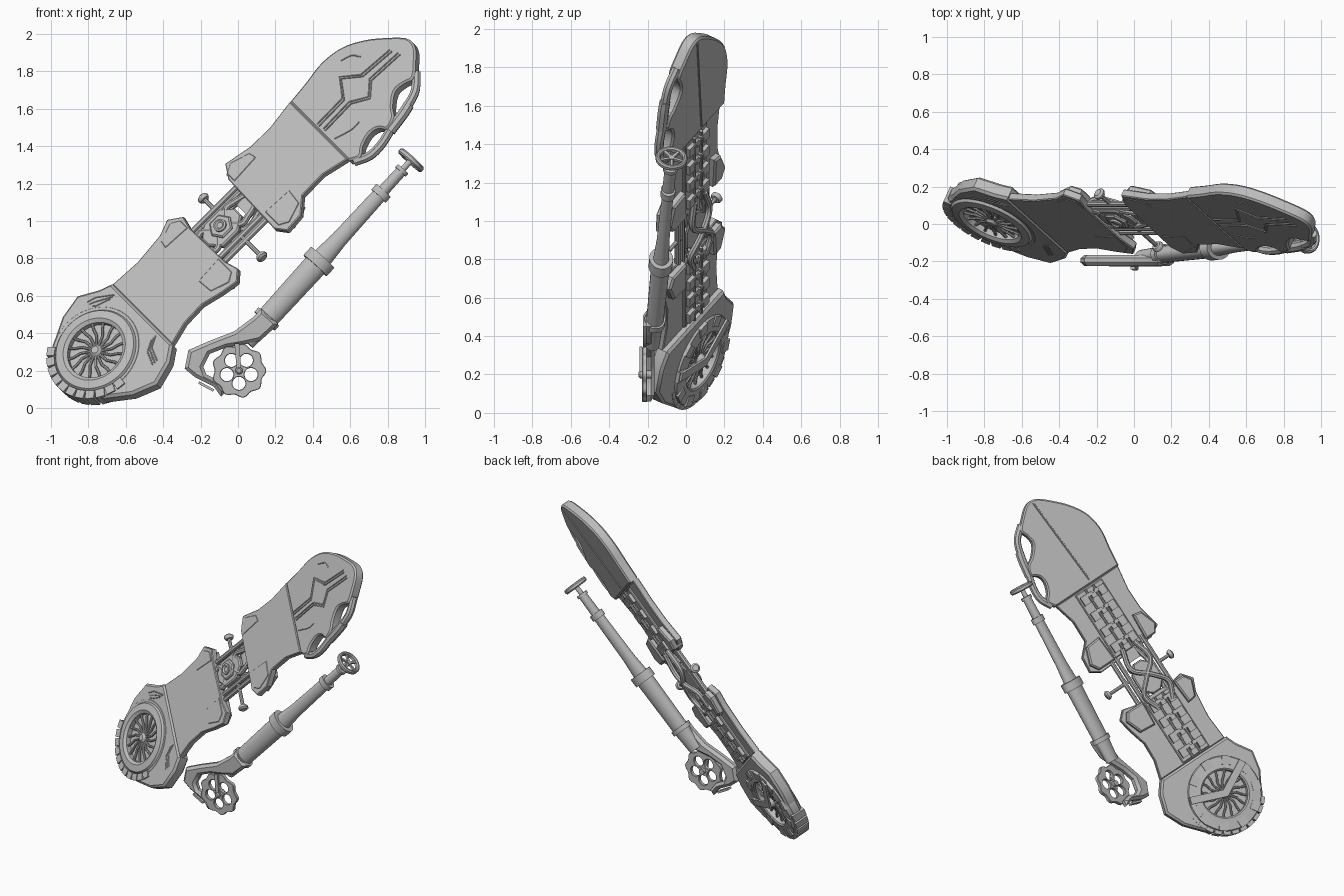
import bpy, bmesh, math
from mathutils import Matrix, Vector

if "Cube" in bpy.data.objects:
    bpy.data.objects.remove(bpy.data.objects["Cube"])

grey = bpy.data.materials.new("plain_grey")
grey.use_nodes = True
COL = (0.5, 0.5, 0.5, 1)
grey.diffuse_color = COL
grey.node_tree.nodes["Principled BSDF"].inputs["Base Color"].default_value = COL


def frame(a, b, c, loc):
    m = Matrix((a, b, c)).transposed().to_4x4()
    m.translation = loc
    return m


# Board frame: u runs along the board, v across it, n out of the front face
TILT = math.radians(32.5)
K, S, R = math.cos(TILT), math.sin(TILT), math.sqrt(0.5)
BOARD = frame((R, 0, R), (-R * K, S, R * K), (-R * S, -K, R * S), (-0.08, 0.04, 0.96))
FLAT = frame((1, 0, 0), (0, 0, 1), (0, -1, 0), (0, -0.19, 0))


def place(name, mesh, m, angle=35):
    ob = bpy.data.objects.new(name, mesh)
    bpy.context.collection.objects.link(ob)
    ob.matrix_world = m
    mesh.materials.clear()
    mesh.materials.append(grey)
    bpy.ops.object.select_all(action='DESELECT')
    ob.select_set(True)
    bpy.context.view_layer.objects.active = ob
    bpy.ops.object.shade_smooth_by_angle(angle=math.radians(angle))
    return ob


def from_curve(name, loops, m, cyclic, shift=0, **settings):
    cu = bpy.data.curves.new(name, 'CURVE')
    for key, val in settings.items():
        setattr(cu, key, val)
    for pts in loops:
        sp = cu.splines.new('POLY')
        sp.points.add(len(pts) - 1)
        for p, q in zip(sp.points, pts):
            p.co = (*q, 1) if len(q) == 3 else (*q, 0, 1)
        sp.use_cyclic_u = cyclic
    tmp = bpy.data.objects.new(name + "_path", cu)
    bpy.context.collection.objects.link(tmp)
    bpy.context.view_layer.update()
    mesh = bpy.data.meshes.new_from_object(tmp.evaluated_get(bpy.context.evaluated_depsgraph_get()))
    bpy.data.objects.remove(tmp)
    mesh.transform(Matrix.Translation((0, 0, shift)))
    return place(name, mesh, m)


def wide(pts):
    return [(p[0], p[1] / K, *p[2:]) for p in pts]


def circle(u, v, r, n=32):
    return [(u + r * math.cos(i * math.tau / n), v + r * math.sin(i * math.tau / n)) for i in range(n)]


def slab(name, loops, n0, n1, bevel=0.01, m=BOARD):
    return from_curve(name, loops, m, True, (n0 + n1) / 2, dimensions='2D', fill_mode='BOTH',
                      extrude=(n1 - n0) / 2 - bevel, bevel_depth=bevel, bevel_resolution=0, offset=-bevel)


def spline(pts, steps=6):
    p = [Vector(q) for q in pts]
    p = [p[0] * 2 - p[1]] + p + [p[-1] * 2 - p[-2]]
    out = []
    for a, b, c, d in zip(p, p[1:], p[2:], p[3:]):
        for i in range(steps):
            t = i / steps
            out.append(0.5 * (2 * b + (c - a) * t + (2 * a - 5 * b + 4 * c - d) * t**2
                              + (3 * b - a - 3 * c + d) * t**3))
    return out + [p[-2]]


def tube(name, pts, r, m=BOARD, smooth=True):
    pts = spline(pts) if smooth else pts
    return from_curve(name, [pts], m, False, dimensions='3D', bevel_depth=r, bevel_resolution=2, use_fill_caps=True)


def lathe(name, profile, m, seg=40, closed=False):
    bm = bmesh.new()
    rings = [[bm.verts.new((r * math.cos(i * math.tau / seg), r * math.sin(i * math.tau / seg), n))
              for i in range(seg)] for r, n in profile]
    pairs = list(zip(rings, rings[1:])) + ([(rings[-1], rings[0])] if closed else [])
    for a, b in pairs:
        for i in range(seg):
            j = (i + 1) % seg
            bm.faces.new((a[i], a[j], b[j], b[i]))
    if not closed:
        bm.faces.new(rings[0])
        bm.faces.new(rings[-1])
    bmesh.ops.recalc_face_normals(bm, faces=bm.faces)
    mesh = bpy.data.meshes.new(name)
    bm.to_mesh(mesh)
    return place(name, mesh, m)


def boxes(name, items, m=BOARD):
    # each item: centre, size, turn about n
    bm = bmesh.new()
    for c, s, turn in items:
        t = Matrix.Translation(c) @ Matrix.Rotation(turn, 4, 'Z') @ Matrix.Diagonal((*s, 1))
        bmesh.ops.create_cube(bm, size=1, matrix=t)
    mesh = bpy.data.meshes.new(name)
    bm.to_mesh(mesh)
    return place(name, mesh, m)


# Nose with scalloped grip edge
nose = [(.732, .21), (.86, .222), (.98, .238), (1.08, .232), (1.164, .208), (1.25, .16), (1.323, .102), (1.41, .015),
        (1.414, -.05), (1.36, -.11), (1.29, -.165), (1.23, -.15), (1.168, -.147), (1.1, -.195), (1.065, -.24),
        (1.0, -.26), (.965, -.222), (.91, -.21), (.84, -.23), (.79, -.262), (.732, -.235)]
slab("nose", [spline(wide(nose), 3)], -.035, .035, .01)
tube("nose_grip", wide([(1.32, -.14, 0), (1.24, -.21, 0), (1.12, -.242, 0), (1.03, -.255, 0), (.92, -.28, 0),
                        (.83, -.28, 0), (.75, -.245, 0)]), .025)
tube("grip_sleeve", wide([(1.17, -.235, 0), (1.11, -.248, 0), (1.0, -.263, 0)]), .03)
zig_left = [(.75, .02), (.942, .023), (1.013, .115), (1.104, .042), (1.308, .027)]
zig_right = [(.756, -.035), (.956, -.03), (1.047, -.083), (1.119, -.02), (1.327, -.03)]
for tag, line, step in (("left", zig_left, -.014), ("right", zig_right, .014)):
    for i in range(2):
        tube(f"nose_zigzag_{tag}", wide([(u, v + i * step, .035) for u, v in line]), .005, smooth=False)
tube("nose_back_ridge", [(.76, .02, -.034), (1.4, -.02, -.034)], .007, smooth=False)
tube("nose_tip_line", wide([(1.08, .17, .035), (1.14, .15, .035), (1.17, .11, .035)]), .004)
tube("nose_side_line", wide([(.76, -.1, .035), (.86, -.13, .035), (.92, -.13, .035)]), .004)

# Upper and lower deck panels
upper = [(.732, .209), (.56, .187), (.412, .189), (.253, .22), (.205, .148), (.195, -.15), (.192, -.212),
         (.234, -.268), (.346, -.26), (.427, -.192), (.58, -.19), (.732, -.225)]
lower = [(-.63, .189), (-.45, .178), (-.266, .195), (-.178, .227), (-.106, .177), (-.124, .106), (-.117, -.15),
         (-.095, -.226), (-.148, -.272), (-.25, -.255), (-.368, -.226), (-.5, -.23), (-.63, -.262)]
slab("upper_panel", [wide(upper)], -.008, .035, .005)
slab("lower_panel", [wide(lower)], -.008, .035, .005)
for side, u0, u1 in (("upper", .215, .39), ("lower", -.125, -.29)):
    for tag, sign, edge in (("left", 1, .195), ("right", -1, .24)):
        ear = [(u0, .11), (u0, edge - .02), ((u0 * 2 + u1) / 3, edge + .012), (u1, edge - .025), (u1 * 1.03, .12)]
        slab(f"{side}_{tag}_ear", [wide([(u, sign * v) for u, v in ear])], -.045, .038, .01)

# Hollow back with spine ladder
for side, a, b in (("upper", .22, .72), ("lower", -.62, -.14)):
    slab(f"{side}_spine", [[(a, -.12), (b, -.12), (b, .1), (a, .1)]], -.022, 0, .006)
    rungs = []
    for i in range(4):
        u = a + (b - a) * (i + .5) / 4
        for v in (-.08, .06):
            rungs += [((u, v, -.028), (.065, .05, .03), 0), ((u + .02, v * .5, -.03), (.022, .05, .024), 0)]
        rungs.append(((u, -.01, -.026), (.035, .035, .03), 0))
    boxes(f"{side}_spine_ladder", rungs)
    for v in (-.042, .022):
        tube(f"{side}_spine_pipe", [(a, v, -.032), (b, v, -.032)], .009, smooth=False)

# Wheel housing, tyre and treads
HUB = (-.943, .0, 0)
WHEEL = BOARD @ Matrix.Translation(HUB)
housing = [(-.63, .195), (-.70, .22), (-.806, .28), (-.942, .257), (-1.06, .2), (-1.13, .13), (-1.165, 0), (-1.15, -.13),
           (-1.1, -.2), (-.97, -.30), (-.84, -.352), (-.708, -.317), (-.63, -.264)]
slab("wheel_housing", [wide(housing), circle(HUB[0], HUB[1], .18)], -.045, .038, .014)
lathe("tyre", [(.2, -.035), (.25, -.045), (.268, -.03), (.268, .02), (.25, .04), (.2, .035)], WHEEL, 48, True)
treads = []
for i in range(11):
    a = math.radians(132 + 13 * i)
    treads.append(((.258 * math.cos(a), .258 * math.sin(a), 0), (.045, .05, .095), a))
boxes("tyre_treads", treads, WHEEL)
lathe("rim_ring", [(.16, -.055), (.17, -.062), (.25, -.056), (.262, -.035), (.24, .03), (.225, .052), (.18, .058),
                   (.16, .045)], WHEEL, 48, True)
lathe("turbine_back_plate", [(.17, -.012), (.17, .012)], WHEEL, 40)
lathe("turbine_hub", [(.02, -.07), (.026, -.06), (.035, -.04), (.035, .035), (.02, .05)], WHEEL, 20)
for i in range(16):
    a = i * math.tau / 16
    for n in (-.03, .03):
        blade = [(r * math.cos(a + t), r * math.sin(a + t), n) for r, t in ((.03, 0), (.09, .06), (.13, .2), (.165, .22))]
        tube("turbine_blade", blade, .008, WHEEL, False)
boxes("rim_blocks", [((.225 * math.cos(a), .225 * math.sin(a), -.053), (.06, .065, .024), a)
                     for a in (i * math.tau / 10 for i in range(10))], WHEEL)
boxes("wheel_straps", [((.12 * math.cos(a), .12 * math.sin(a), -.072), (.26, .05, .012), a)
                       for a in map(math.radians, (62, -70))], WHEEL)
for i in range(3):
    d = .016 * i
    tube("housing_line", wide([(-.66 - d, .14, .038), (-.74 - d, .2 - d, .038), (-.79, .215 - d, .038)]), .004, smooth=False)
    tube("housing_line", wide([(-.66 - d, -.17, .038), (-.72 - d, -.2, .038), (-.75 - d, -.27, .038)]), .004, smooth=False)

# Middle linkage
for v in (-.155, -.115, .085, .125):
    tube("link_rail", [(-.16, v, 0), (.26, v, 0)], .016, smooth=False)
for s, v in ((1, .185), (-1, -.25)):
    tube("side_peg", wide([(.04, s * .1, 0), (.04, v, 0)]), .012, smooth=False)
    lathe("peg_knob", [(.024, -.012), (.032, 0), (.032, .01), (.02, .02)],
          BOARD @ Matrix.Translation((.04, v / K, 0)) @ Matrix.Rotation(-s * math.pi / 2, 4, 'X'), 16)
    for e in (1, -1):
        arm = [(e * .05, s * .03, .01), (e * .09, s * .07, .01), (e * .13, s * .065, .01), (e * .22, s * .04, .01)]
        tube("centre_arm", arm, .018)
slab("emblem_base", [[(-.12, -.025), (-.07, -.09), (.05, -.09), (.12, -.035), (.12, .025), (.06, .09), (-.06, .09), (-.12, .035)]],
     -.015, .025, .008)
slab("emblem_plate", [circle(0, 0, .07, 6)], .015, .04, .008)
lathe("emblem_button", [(.036, .03), (.036, .05), (.026, .054), (.016, .046)], BOARD, 24)
boxes("linkage_necks", [((.175, -.015, 0), (.07, .1, .035), 0), ((-.15, -.015, 0), (.06, .13, .035), 0)])
for s in (1, -1):
    tube("back_hose", [(-.22, s * .06, -.035), (-.1, s * .1, -.045), (.0, s * .02, -.06), (.1, -s * .08, -.045),
                       (.25, -s * .05, -.035)], .018)

# Launcher barrel with a flattened section, lathed along its own axis
start, end = Vector((.07, -.172, .385)), Vector((.93, -.075, 1.33))
axis = (end - start).normalized()
side = axis.cross(Vector((0, -1, 0))).normalized()
BARREL = frame(side, axis.cross(side), axis, start)
OVAL = BARREL @ Matrix.Diagonal((1, .74, 1, 1))
lathe("barrel", [(.05, -.04), (.056, .06), (.06, .108), (.074, .108), (.074, .14), (.061, .14), (.066, .51), (.084, .51),
                 (.084, .57), (.055, .57), (.045, .7), (.04, 1.015), (.052, 1.015), (.052, 1.055)], OVAL, 24)
lathe("barrel_neck", [(.032, 1.03), (.03, 1.19), (.038, 1.19), (.038, 1.21), (.016, 1.21), (.016, 1.285)], BARREL, 20)
GRIP = BARREL @ Matrix.Translation((0, 0, 1.275))
lathe("end_ring", [(.06, -.01), (.068, -.016), (.076, -.016), (.083, -.008), (.083, .008), (.076, .016), (.068, .016),
                   (.06, .01)], GRIP, 28, True)
boxes("end_ring_spokes", [((.035 * math.cos(a), .035 * math.sin(a), 0), (.07, .014, .014), a)
                          for a in (i * math.tau / 5 for i in range(5))], GRIP)

# Hooked stock
stock = [(.125, .53), (.08, .485), (-.02, .41), (-.15, .36), (-.265, .31), (-.285, .21), (-.23, .165), (-.13, .115),
         (-.09, .06), (-.065, .09), (-.11, .15), (-.17, .18), (-.185, .22), (-.15, .29), (-.06, .325), (.03, .34),
         (.12, .36), (.18, .415), (.215, .45)]
slab("stock", [stock], -.025, .035, .018, FLAT)
boxes("stock_toe", [((-.17, .115, 0), (.09, .014, .04), -.5)], FLAT)

# Lobed hand wheel with five round openings
C = (.005, .2)
lobes = [(C[0] + r * math.cos(a), C[1] + r * math.sin(a)) for a, r in
         ((i * math.tau / 72, .138 + .008 * math.cos(9 * i * math.tau / 72)) for i in range(72))]
holes = [circle(C[0] + .068 * math.cos(a), C[1] + .068 * math.sin(a), .035, 20)
         for a in (math.pi / 2 + (i + .5) * math.tau / 5 for i in range(5))]
slab("hand_wheel", [lobes] + holes, .012, .038, .003, FLAT)
lathe("hand_wheel_hub", [(.02, -.01), (.02, .05), (.012, .058)], FLAT @ Matrix.Translation((*C, 0)), 16)
boxes("hand_wheel_arm", [((C[0] - .005, C[1] + .07, .045), (.025, .15, .014), .08)], FLAT)
